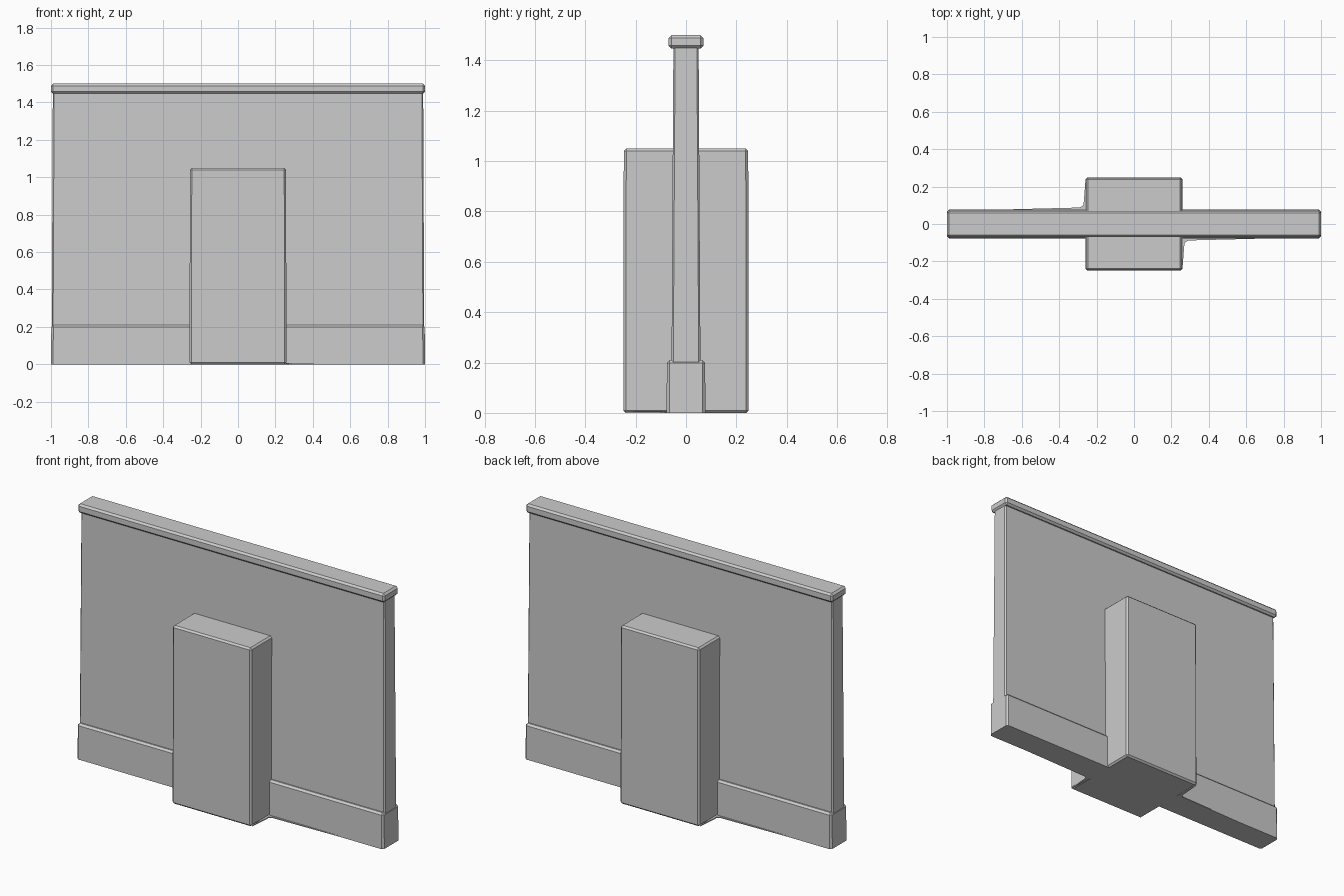
import bpy, bmesh

cube = bpy.data.objects.get("Cube")
if cube:
    bpy.data.objects.remove(cube, do_unlink=True)

grey = bpy.data.materials.new("plain_grey")
grey.use_nodes = True
colour = (0.6, 0.6, 0.6, 1)
grey.diffuse_color = colour
grey.node_tree.nodes["Principled BSDF"].inputs["Base Color"].default_value = colour


def finish(name, bm):
    bmesh.ops.recalc_face_normals(bm, faces=bm.faces[:])
    mesh = bpy.data.meshes.new(name)
    bm.to_mesh(mesh)
    bm.free()
    mesh.materials.append(grey)
    obj = bpy.data.objects.new(name, mesh)
    bpy.context.collection.objects.link(obj)
    return obj


def block(name, half_bottom, half_top, z0, z1, bevel, bevel_bottom=True):
    """Chamfered box that can taper from bottom to top."""
    bm = bmesh.new()
    bmesh.ops.create_cube(bm, size=2)
    for v in bm.verts:
        hx, hy = half_top if v.co.z > 0 else half_bottom
        v.co = (v.co.x * hx, v.co.y * hy, z1 if v.co.z > 0 else z0)
    edges = [e for e in bm.edges
             if bevel_bottom or any(v.co.z > z0 + 0.001 for v in e.verts)]
    bmesh.ops.bevel(bm, geom=edges, offset=bevel, segments=1,
                    profile=0.5, affect='EDGES')
    return finish(name, bm)


# Low wall, tapering slightly upwards
block("wall_panel", (0.996, 0.058), (0.99, 0.05), 0.1, 1.47, 0.007)
# Base course and coping
block("base_course", (1.0, 0.077), (0.998, 0.076), 0, 0.21, 0.011, False)
block("coping", (1.0, 0.069), (1.0, 0.069), 1.447, 1.5, 0.011)
# Central pier through the wall
block("pier", (0.259, 0.249), (0.257, 0.247), 0, 1.05, 0.01)

# Thin flared skirts at ground level, on opposite corners of the pier
outline = [(0.99, 0.07), (0.29, 0.088), (0.27, 0.1), (0.259, 0.24), (0.25, 0.07)]
for name, side in (("front_skirt", 1), ("back_skirt", -1)):
    bm = bmesh.new()
    face = bm.faces.new([bm.verts.new((x * side, -y * side, 0)) for x, y in outline])
    top = bmesh.ops.extrude_face_region(bm, geom=[face])["geom"]
    for v in top:
        if isinstance(v, bmesh.types.BMVert):
            v.co.z = 0.006
    finish(name, bm)
